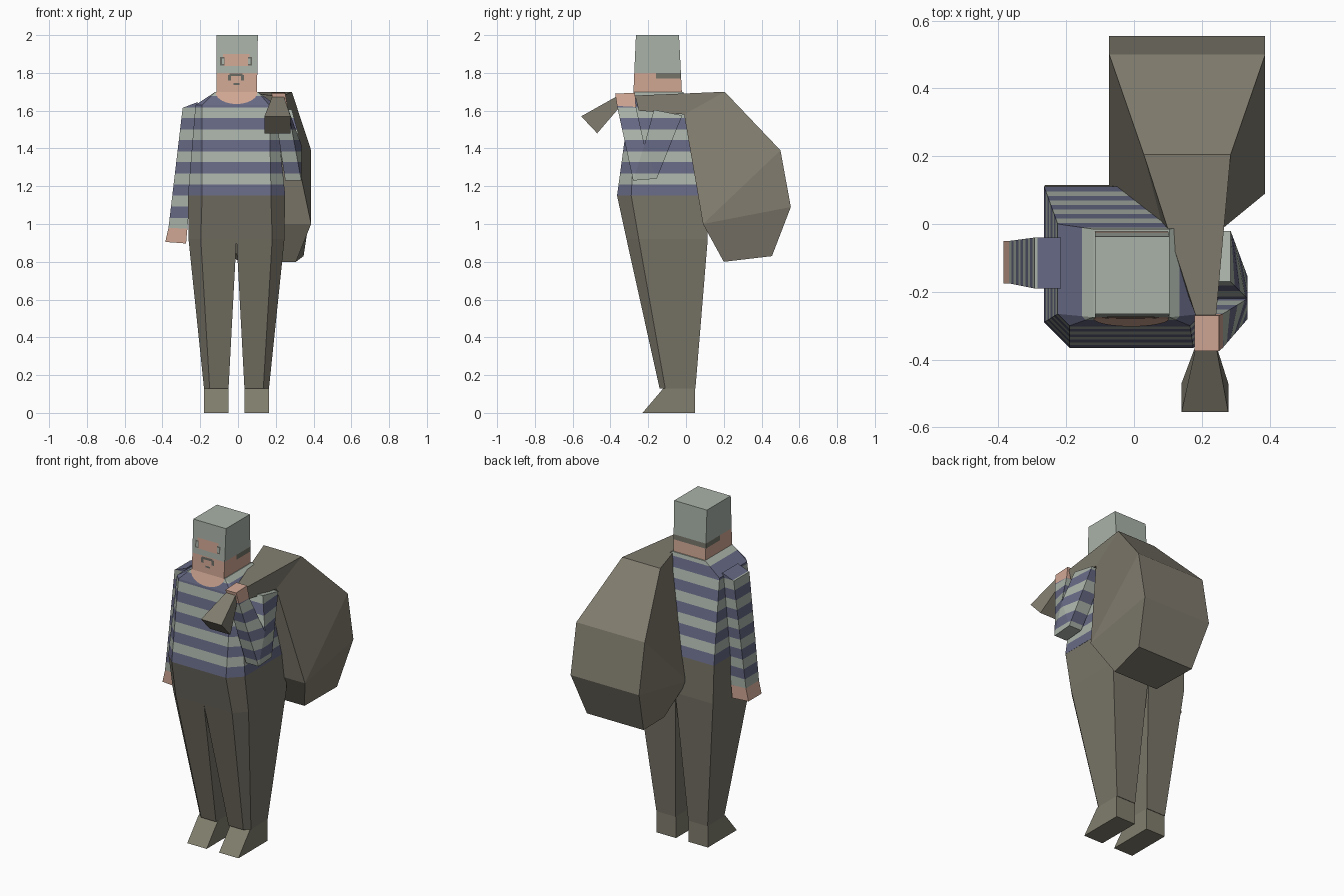
import bpy, bmesh, math
from mathutils import Vector

if "Cube" in bpy.data.objects:
    bpy.data.objects.remove(bpy.data.objects["Cube"])

COLOURS = {
    "pale_grey": (0.40, 0.45, 0.395), "navy": (0.135, 0.142, 0.235),
    "skin": (0.64, 0.39, 0.30), "trouser_brown": (0.19, 0.178, 0.138),
    "shoe_olive": (0.22, 0.21, 0.155), "sack_brown": (0.22, 0.203, 0.158),
    "hair_brown": (0.18, 0.18, 0.145), "dark_grey": (0.14, 0.14, 0.125),
}
MATS = {}
for key, c in COLOURS.items():
    m = bpy.data.materials.new(key)
    m.diffuse_color = (*c, 1)
    m.use_nodes = True
    m.node_tree.nodes["Principled BSDF"].inputs["Base Color"].default_value = m.diffuse_color
    MATS[key] = m

PITCH, BAND, BASE = 0.117, 0.06, 1.15


def finish(name, bm, mats, rule=None):
    bmesh.ops.remove_doubles(bm, verts=bm.verts, dist=1e-5)
    bmesh.ops.recalc_face_normals(bm, faces=bm.faces)
    if rule:
        for f in bm.faces:
            f.material_index = rule(f.calc_center_median())
    me = bpy.data.meshes.new(name)
    bm.to_mesh(me)
    bm.free()
    for k in mats:
        me.materials.append(MATS[k])
    ob = bpy.data.objects.new(name, me)
    bpy.context.collection.objects.link(ob)
    return ob


def loft(name, rings, mats, cuts=(), rule=None, caps=True):
    """Skin a list of equal-length rings, slice along planes, colour by rule."""
    bm = bmesh.new()
    rows = [[bm.verts.new(p) for p in r] for r in rings]
    n = len(rows[0])
    for a, b in zip(rows, rows[1:]):
        for i in range(n):
            bm.faces.new((a[i], a[(i + 1) % n], b[(i + 1) % n], b[i]))
    if caps:
        bm.faces.new(rows[0])
        bm.faces.new(rows[-1])
    bmesh.ops.remove_doubles(bm, verts=bm.verts, dist=1e-5)
    for co, no in cuts:
        bmesh.ops.bisect_plane(bm, geom=bm.verts[:] + bm.edges[:] + bm.faces[:],
                               plane_co=co, plane_no=no)
    return finish(name, bm, mats, rule)


def plate(name, pts, mat):
    bm = bmesh.new()
    bm.faces.new([bm.verts.new(p) for p in pts])
    finish(name, bm, [mat])


def ring(x0, x1, y0, y1, z, cl=0.0, cr=0.0):
    """Rectangle with optional chamfers on the front left and right corners."""
    return [(x0, y1, z), (x0, y0 + cl, z), (x0 + cl, y0, z),
            (x1 - cr, y0, z), (x1, y0 + cr, z), (x1, y1, z)]


def ring_yz(x0, x1, a, b):
    return [(x0, *a), (x1, *a), (x1, *b), (x0, *b)]


def ring_xz(y0, y1, a, b):
    return [(a[0], y0, a[1]), (a[0], y1, a[1]), (b[0], y1, b[1]), (b[0], y0, b[1])]


STRIPE_CUTS = [((0, 0, BASE + PITCH * k + d), (0, 0, 1))
               for k in range(-2, 5) for d in (0, BAND)]
SHIRT = ["pale_grey", "navy"]


def stripe(c):
    return 1 if (c.z - BASE) % PITCH < BAND else 0


# striped torso
loft("torso", [ring(-0.265, 0.25, -0.365, 0.11, 1.15, 0.075, 0.075),
               ring(-0.225, 0.20, -0.30, 0.0, 1.63, 0.035, 0.035),
               ring(-0.12, 0.105, -0.275, -0.015, 1.70)],
     SHIRT, STRIPE_CUTS, stripe)

# open neckline, laid on the sloping chest
neck = []
for i in range(13):
    a = math.pi * i / 12
    z = 1.70 - 0.065 * math.sin(a)
    neck.append((-0.008 - 0.112 * math.cos(a), -0.304 + (z - 1.63) / 0.07 * 0.025, z))
plate("neckline", neck, "skin")


# head: cap, cropped hair at the back, bare face
def head_rule(c):
    if c.z > 1.80:
        return 0
    return 2 if c.z > 1.77 and c.y > -0.16 else 1


loft("head", [ring(-0.115, 0.10, -0.28, -0.02, 1.66),
              ring(-0.115, 0.105, -0.265, -0.037, 2.0)],
     ["pale_grey", "skin", "hair_brown"],
     [((0, 0, 1.80), (0, 0, 1)), ((0, 0, 1.77), (0, 0, 1)), ((0, -0.16, 0), (0, 1, 0))],
     head_rule)


# face details as thin plates on the front of the head
def face_plate(name, x, z, w, h, mat, lift):
    def y(v):
        return -0.28 + (v - 1.66) / 0.34 * 0.015 - lift
    plate(name, [(x + i * w / 2, y(z + j * h / 2), z + j * h / 2)
                 for i, j in ((-1, -1), (1, -1), (1, 1), (-1, 1))], mat)


face_plate("eye_opening", -0.01, 1.868, 0.14, 0.065, "skin", 0.003)
for s, side in ((-1, "left"), (1, "right")):
    face_plate(side + "_eye_rim", -0.01 + s * 0.073, 1.862, 0.022, 0.045, "dark_grey", 0.005)
    face_plate(side + "_eye", -0.01 + s * 0.070, 1.862, 0.012, 0.03, "pale_grey", 0.007)
    face_plate(side + "_moustache", -0.01 + s * 0.035, 1.775, 0.016, 0.03, "dark_grey", 0.004)
face_plate("moustache", -0.01, 1.79, 0.07, 0.014, "dark_grey", 0.005)
face_plate("mouth", -0.008, 1.742, 0.03, 0.01, "dark_grey", 0.004)

# trousers and shoes, right side mirrored across the body centre
for side in ("left", "right"):
    def place(r):
        return r if side == "left" else [(-0.016 - x, y, z) for x, y, z in r]
    loft(side + "_leg", [place(r) for r in (
        ring(-0.265, -0.008, -0.365, 0.11, 1.15, 0.075),
        ring(-0.262, -0.008, -0.315, 0.115, 0.92, 0.065),
        ring(-0.18, -0.05, -0.14, 0.05, 0.13, 0.03))], ["trouser_brown"])
    loft(side + "_shoe", [place(r) for r in (
        ring(-0.18, -0.05, -0.23, 0.047, 0.0),
        ring(-0.18, -0.05, -0.12, 0.047, 0.13))], ["shoe_olive"])

# hanging arm
wrist = ring_xz(-0.175, -0.05, (-0.368, 0.98), (-0.268, 0.975))
loft("left_sleeve", [ring_xz(-0.19, -0.04, (-0.293, 1.615), (-0.215, 1.645)), wrist],
     SHIRT, STRIPE_CUTS, stripe)
loft("left_hand", [wrist, ring_xz(-0.175, -0.05, (-0.385, 0.905), (-0.275, 0.897))], ["skin"])

# bent arm holding the sack over the shoulder
crook = (-0.22, 1.42)
grip = ring_yz(0.19, 0.262, (-0.365, 1.625), (-0.265, 1.62))
loft("right_sleeve", [
    ring_yz(0.19, 0.285, (-0.02, 1.575), (-0.17, 1.605)),
    ring_yz(0.25, 0.335, (-0.155, 1.24), crook),
    ring_yz(0.25, 0.335, (-0.28, 1.23), crook),
    grip], SHIRT, STRIPE_CUTS, stripe)
loft("right_hand", [grip, ring_yz(0.178, 0.25, (-0.375, 1.69), (-0.27, 1.695))], ["skin"])

# sack: side profile as (y, z, centre x, half width), bridged left to right
profile = [(-0.27, 1.68, 0.212, 0.03), (0.205, 1.70, 0.157, 0.128),
           (0.50, 1.39, 0.157, 0.23), (0.555, 1.09, 0.157, 0.23),
           (0.455, 0.83, 0.157, 0.19), (0.20, 0.80, 0.157, 0.15),
           (0.09, 1.00, 0.157, 0.23), (-0.01, 1.58, 0.175, 0.09),
           (-0.25, 1.60, 0.212, 0.03)]
bm = bmesh.new()
sides = [[bm.verts.new((cx + s * w, y, z)) for y, z, cx, w in profile] for s in (-1, 1)]
n = len(profile)
for i in range(n):
    j = (i + 1) % n
    bm.faces.new((sides[0][i], sides[0][j], sides[1][j], sides[1][i]))
for v in sides:
    for idx in ((0, 1, 7, 8), (1, 2, 6, 7), (2, 3, 6), (3, 4, 5, 6)):
        bm.faces.new([v[k] for k in idx])
finish("sack", bm, ["sack_brown"])

# flared mouth of the sack in front of the hand
loft("sack_mouth", [ring_yz(0.185, 0.24, (-0.35, 1.685), (-0.35, 1.62)),
                    ring_yz(0.14, 0.278, (-0.555, 1.57), (-0.47, 1.48))], ["sack_brown"])
